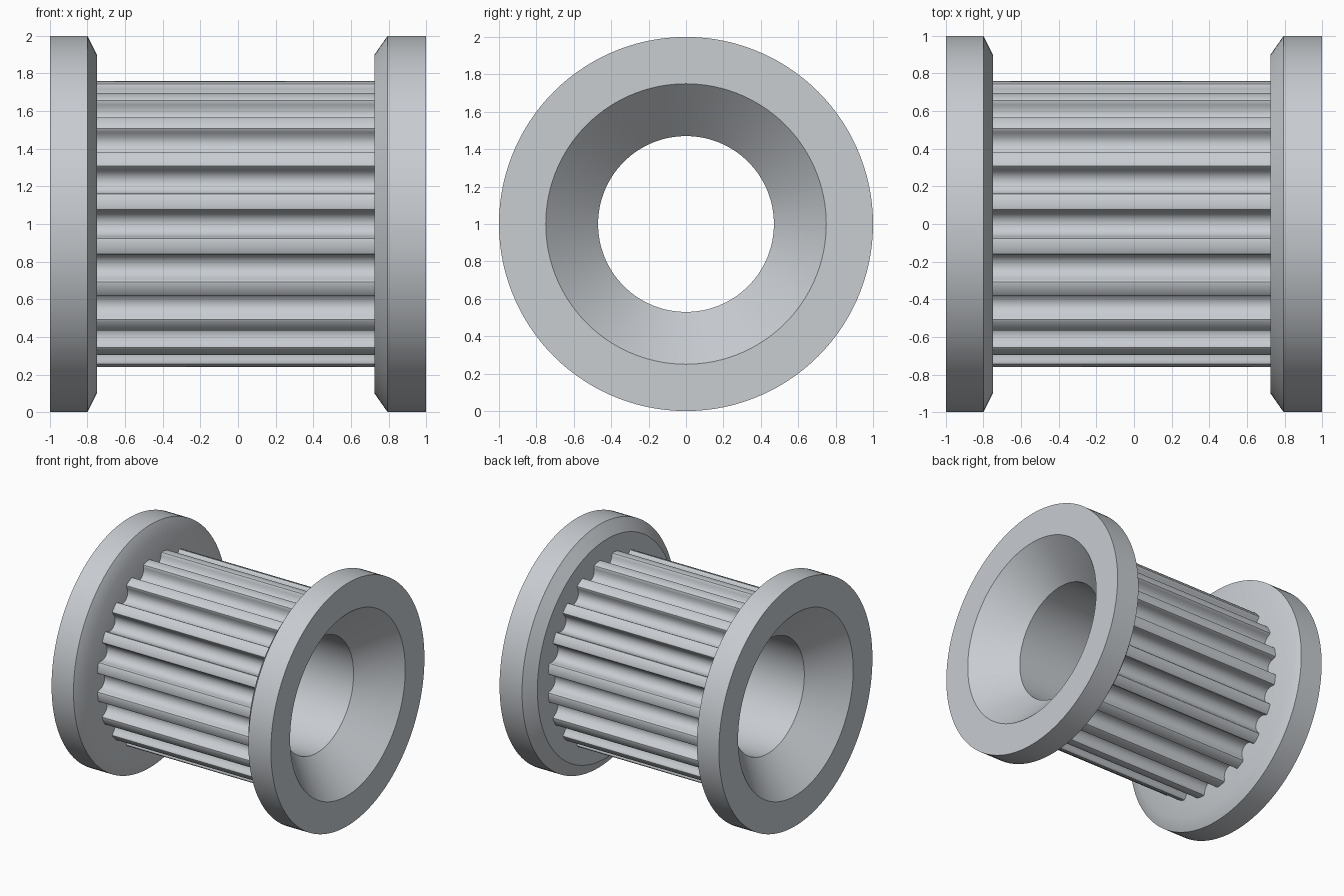
import bpy, bmesh, math

if "Cube" in bpy.data.objects:
    bpy.data.objects.remove(bpy.data.objects["Cube"])

TEETH = 20
TIP_R = 0.764      # radius over the teeth
BORE_R = 0.47
X_LEFT, X_RIGHT = -0.75, 0.725   # inner faces of the two flanges

metal = bpy.data.materials.new("light_grey_metal")
metal.diffuse_color = (0.58, 0.61, 0.64, 1)
metal.use_nodes = True
metal.node_tree.nodes["Principled BSDF"].inputs["Base Color"].default_value = metal.diffuse_color


def sweep_rings(name, rings):
    """Join closed rings of points into a closed tube, last ring back to first."""
    bm = bmesh.new()
    loops = [[bm.verts.new(p) for p in ring] for ring in rings]
    n = len(loops[0])
    for i, a in enumerate(loops):
        b = loops[(i + 1) % len(loops)]
        for j in range(n):
            k = (j + 1) % n
            bm.faces.new((a[j], a[k], b[k], b[j]))
    bmesh.ops.recalc_face_normals(bm, faces=bm.faces)
    mesh = bpy.data.meshes.new(name)
    bm.to_mesh(mesh)
    bm.free()
    mesh.materials.append(metal)
    obj = bpy.data.objects.new(name, mesh)
    bpy.context.collection.objects.link(obj)
    bpy.ops.object.select_all(action='DESELECT')
    obj.select_set(True)
    bpy.context.view_layer.objects.active = obj
    bpy.ops.object.shade_smooth_by_angle(angle=math.radians(30))
    return obj


def place(x, polar):
    """Put (radius, angle) points in a plane across the x axis, centred at z = 1."""
    return [(x, r * math.cos(a), 1 + r * math.sin(a)) for r, a in polar]


def circle(r, n=120):
    return [(r, 2 * math.pi * j / n) for j in range(n)]


def flange(name, profile):
    return sweep_rings(name, [place(x, circle(r)) for x, r in profile])


# Flanges: chamfered rim inside, conical countersink outside
flange("left_flange", [(-1, 0.75), (-1, 1), (-0.80, 1), (X_LEFT, 0.90), (X_LEFT, BORE_R)])
flange("right_flange", [(1, 0.75), (1, 1), (0.795, 1), (X_RIGHT, 0.90), (X_RIGHT, BORE_R)])

# Toothed drum: rounded belt grooves, given as (half width, depth)
half = [(0.088, 0.0), (0.0775, 0.004), (0.0715, 0.014), (0.069, 0.028), (0.065, 0.043),
        (0.0595, 0.056), (0.053, 0.0675), (0.042, 0.08), (0.029, 0.0885), (0.015, 0.094)]
groove = [(-w, d) for w, d in half] + [(0, 0.0955)] + [(w, d) for w, d in reversed(half)]

outline = []
for t in range(TEETH):
    mid = 2 * math.pi * t / TEETH
    for w, d in groove:
        outline.append((TIP_R - d, mid + math.asin(w / (TIP_R - d))))
    outline.append((TIP_R, mid + math.pi / TEETH))   # middle of the tooth tip

bore = [(BORE_R, 2 * math.pi * j / len(outline) + outline[0][1]) for j in range(len(outline))]
sweep_rings("toothed_drum", [place(X_LEFT, outline), place(X_RIGHT, outline),
                             place(X_RIGHT, bore), place(X_LEFT, bore)])
